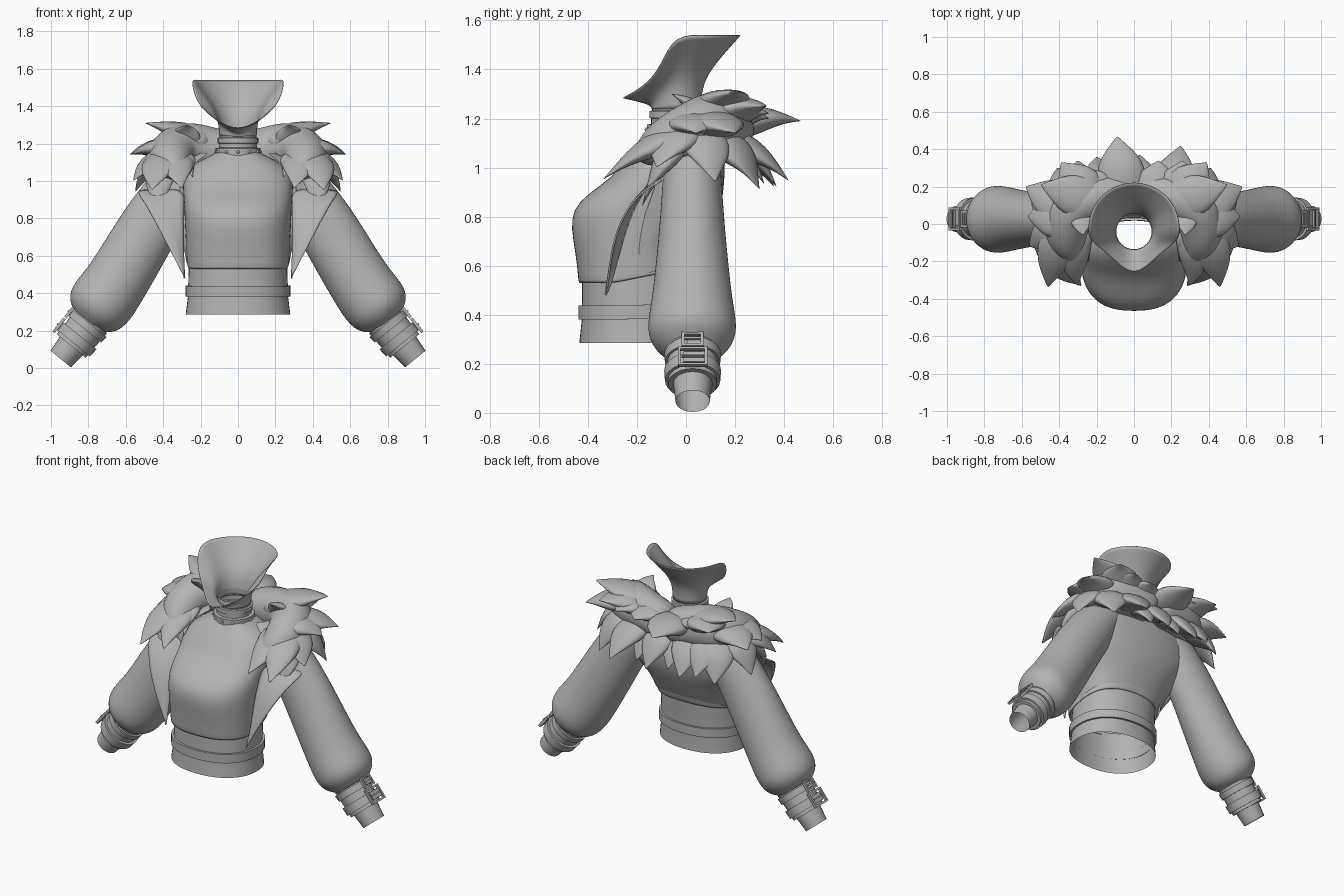
import bpy, bmesh, math
from mathutils import Vector, Matrix

cube = bpy.data.objects.get("Cube")
if cube:
    bpy.data.objects.remove(cube)

grey = bpy.data.materials.new("soft grey")
grey.use_nodes = True
grey.diffuse_color = (0.45, 0.45, 0.45, 1)
grey.node_tree.nodes["Principled BSDF"].inputs["Base Color"].default_value = (0.45, 0.45, 0.45, 1)

Y, Z = Vector((0, 1, 0)), Vector((0, 0, 1))


def loft(bm, rings, cap=False, closed=True):
    """Skin a list of rings, or of open rows, with quads."""
    vs = [[bm.verts.new(p) for p in ring] for ring in rings]
    n = len(vs[0])
    for a, b in zip(vs, vs[1:]):
        for i in range(n if closed else n - 1):
            bm.faces.new((a[i], a[(i + 1) % n], b[(i + 1) % n], b[i]))
    if cap:
        bm.faces.new(vs[0])
        bm.faces.new(vs[-1])


def finish(name, bm, mirror=False, subsurf=0, thick=0):
    """Turn a bmesh into a shaded object with its modifiers."""
    bmesh.ops.recalc_face_normals(bm, faces=bm.faces)
    me = bpy.data.meshes.new(name)
    bm.to_mesh(me)
    bm.free()
    me.materials.append(grey)
    ob = bpy.data.objects.new(name, me)
    bpy.context.collection.objects.link(ob)
    bpy.ops.object.select_all(action='DESELECT')
    ob.select_set(True)
    bpy.context.view_layer.objects.active = ob
    if subsurf:
        bpy.ops.object.shade_smooth()
    else:
        bpy.ops.object.shade_smooth_by_angle(angle=math.radians(35))
    if mirror:
        ob.modifiers.new("Mirror", 'MIRROR').use_mirror_merge = False
    if subsurf:
        sub = ob.modifiers.new("Subdivision", 'SUBSURF')
        sub.levels = sub.render_levels = subsurf
    if thick:
        ob.modifiers.new("Solidify", 'SOLIDIFY').thickness = thick


def tube(path, ref, n=16):
    """Rings along a path of (centre, radius across, radius along ref)."""
    rings = []
    for i, (c, ru, rv) in enumerate(path):
        t = path[min(i + 1, len(path) - 1)][0] - path[max(i - 1, 0)][0]
        u = t.cross(ref).normalized()
        v = u.cross(t).normalized()
        angles = [math.tau * k / n for k in range(n)]
        rings.append([c + u * ru * math.cos(a) + v * rv * math.sin(a) for a in angles])
    return rings


def rounded(a, power):
    """Unit point on a rounded box outline."""
    c, s = math.cos(a), math.sin(a)
    return (math.copysign(abs(c) ** (2 / power), c), math.copysign(abs(s) ** (2 / power), s))


def body_ring(z, front, back, w, tilt=0, n=48, power=2.5):
    """Rounded-box section of the body; tilt lifts its back part."""
    pts = []
    for k in range(n):
        c, s = rounded(math.tau * k / n, power)
        pts.append(Vector((w * c, (front + back) / 2 + (back - front) / 2 * s,
                           z + tilt * max(0, s + .4) / 1.4)))
    return pts


# Bodice, arched forward at the chest and closing to the neck
bm = bmesh.new()
loft(bm, [body_ring(*r) for r in (
    (.54, -.42, .02, .262, .06), (.522, -.438, .04, .272, .07), (.555, -.44, .045, .274, .06),
    (.65, -.45, .07, .278, .04), (.75, -.469, .1, .283, .02), (.83, -.462, .12, .286),
    (.89, -.405, .13, .288), (.96, -.3, .14, .295), (1.03, -.25, .14, .295), (1.09, -.2, .13, .24),
    (1.13, -.165, .09, .16), (1.16, -.14, .06, .10))])
finish("bodice", bm, subsurf=1)

# Cropped jacket wrapping the sides and back, widening into the sleeves
bm = bmesh.new()
rows = []
for z, w, cy, back, front, rise in (
        (.53, .278, -.15, .05, -.3, .06), (.64, .295, -.13, .09, -.28, .04),
        (.75, .34, -.08, .125, -.24, .02), (.84, .385, -.04, .145, -.2, 0),
        (.92, .41, -.02, .155, -.17, 0), (1.0, .41, 0, .16, -.15, 0),
        (1.08, .34, 0, .155, -.14, 0), (1.15, .2, .02, .13, -.08, 0)):
    row = []
    for k in range(25):
        c, s = rounded(-.75 + (math.pi + 1.5) * k / 24, 2.3)
        row.append(Vector((w * c, cy + s * (back - cy if s > 0 else cy - front),
                           z + rise * max(0, s + .7))))
    rows.append(row)
loft(bm, rows, closed=False)
finish("cropped_jacket", bm, subsurf=1)

# Waistband and the belt around it
bm = bmesh.new()
loft(bm, [body_ring(*r, power=2.2) for r in (
    (.285, -.435, .022, .28), (.38, -.425, .018, .268), (.48, -.424, .025, .265, .03),
    (.56, -.424, .035, .262, .06))])
finish("waistband", bm)
bm = bmesh.new()
loft(bm, [body_ring(z, -.425 - d, .02 + d, .266 + d, .01, power=2.2)
          for z, d in ((.38, 0), (.38, .014), (.437, .014), (.437, 0))])
finish("waist_belt", bm)

# Neck with stepped choker bands
bm = bmesh.new()
loft(bm, [[Vector((r * math.sin(k * math.tau / 32), -.04 + r * math.cos(k * math.tau / 32), z))
           for k in range(32)]
          for z, r in ((1.12, .105), (1.135, .12), (1.175, .12), (1.178, .102), (1.2, .102),
                       (1.203, .109), (1.23, .109), (1.233, .098), (1.28, .095))])
finish("neck_bands", bm)
bm = bmesh.new()
for k in range(12):
    a = math.tau * k / 12
    bmesh.ops.create_icosphere(bm, subdivisions=2, radius=.009, matrix=Matrix.Translation(
        (.12 * math.sin(a), -.04 + .12 * math.cos(a), 1.155)))
finish("choker_studs", bm)

# Flared collar, high at the back and pointed at the front
rim = [(0, .23, 1.54), (.13, .195, 1.54), (.23, .09, 1.54), (.248, -.05, 1.545),
       (.225, -.1, 1.42), (.125, -.165, 1.33), (0, -.3, 1.265)]
rim = [Vector(p) for p in rim]
rim += [Vector((-p.x, p.y, p.z)) for p in rim[-2:0:-1]]
base = [Vector((.1 * math.sin(k * math.tau / 12), -.04 + .1 * math.cos(k * math.tau / 12), 1.24))
        for k in range(12)]


def between(h, v):
    return [Vector((b.x + (r.x - b.x) * h, b.y + (r.y - b.y) * h, b.z + (r.z - b.z) * v))
            for b, r in zip(base, rim)]


bm = bmesh.new()
loft(bm, [base, between(.04, .3), between(.25, .53), between(.62, .77), rim])
finish("flared_collar", bm, subsurf=2, thick=.004)

# Puffed sleeves
bm = bmesh.new()
loft(bm, tube([(Vector((x, .025, z)), ru, rv) for x, z, ru, rv in (
    (.2, 1.08, .09, .1), (.29, 1.02, .13, .118), (.352, .94, .15, .122), (.46, .78, .163, .133),
    (.566, .6, .169, .15), (.65, .46, .172, .166), (.71, .375, .18, .182),
    (.755, .32, .175, .182), (.785, .28, .15, .15), (.805, .255, .1, .11))], Y, 20))
finish("puffed_sleeves", bm, mirror=True, subsurf=2)

# Gloves, cuffs and straps share the forearm axis
wrist, up = Vector((.948, .027, .048)), Vector((-.63, 0, .777))
out = Vector((.777, 0, .63))


def forearm(profile, n=24):
    return [[wrist + up * t + out * r * math.cos(k * math.tau / n)
             + Y * r * math.sin(k * math.tau / n) for k in range(n)] for t, r in profile]


bm = bmesh.new()
loft(bm, forearm([(0, .07), (.12, .082), (.27, .09)]))
finish("glove_wrists", bm, mirror=True)
bm = bmesh.new()
loft(bm, forearm([(.09, .08), (.09, .1), (.18, .102), (.26, .106), (.27, .09)]))
finish("cuffs", bm, mirror=True)
bm = bmesh.new()
for t, half in ((.135, .026), (.225, .02)):
    loft(bm, forearm([(t - half, .095), (t - half, .113), (t + half, .116), (t + half, .095)]))
finish("cuff_straps", bm, mirror=True)

# Buckle frames, prongs and strap tongues on the outer side
bm = bmesh.new()
for t, half in ((.135, .042), (.225, .03)):
    def block(y, along, sy, sa, so, lift=.12):
        rot = Matrix((Y, up, out)).transposed().to_4x4()
        m = Matrix.Translation(wrist + up * (t + along) + out * lift + Y * y) @ rot
        bmesh.ops.create_cube(bm, size=1, matrix=m @ Matrix.Diagonal((sy, sa, so, 1)))
    for side in (-1, 1):
        block(side * half * 1.3, 0, .012, half * 2, .016)
        block(0, side * half, half * 2.6 + .012, .012, .016)
    block(.01, 0, half * 2.2, half * 1.2, .012, .116)
    block(0, 0, half * 2.2, .009, .012, .128)
finish("cuff_buckles", bm, mirror=True)

# Jacket lapels, flared strips narrowing to a point
outer = [(.555, -.08, .955), (.51, -.19, .91), (.435, -.285, .77), (.342, -.318, .59), (.286, -.325, .48)]
inner = [(.285, -.14, .96), (.288, -.2, .87), (.29, -.25, .76), (.289, -.288, .6), (.282, -.32, .48)]
bm = bmesh.new()
loft(bm, [[Vector(o), (Vector(o) + Vector(i)) / 2 - Y * .015, Vector(i)]
          for o, i in zip(outer, inner)], closed=False)
finish("jacket_lapels", bm, mirror=True, subsurf=2, thick=.008)

# Soft roll of fur that the tufts grow from
bm = bmesh.new()
loft(bm, tube([(Vector(p), ru, rv) for p, ru, rv in (
    ((.31, -.2, 1.04), .03, .03), ((.35, -.13, 1.08), .1, .09), ((.37, -.02, 1.13), .13, .12),
    ((.34, .09, 1.17), .14, .135), ((.24, .14, 1.18), .13, .14), ((.11, .16, 1.16), .12, .12),
    ((-.01, .165, 1.14), .12, .11))], Z), cap=True)
finish("fur_roll", bm, mirror=True, subsurf=2)


def fur_tufts(name, tufts, mirror):
    """Plump roots thinning to sharp tips."""
    bm = bmesh.new()
    for root, tip, w in tufts:
        root, tip = Vector(root), Vector(tip)
        arch = Z * .025 + Vector((tip.x, tip.y, 0)).normalized() * .025
        path = []
        for t, f, flat in ((0, .7, .6), (.2, .98, .55), (.42, 1, .45), (.63, .75, .35),
                           (.82, .36, .3), (1, .01, .3)):
            path.append((root.lerp(tip, t) + arch * math.sin(math.pi * t), w * f, w * f * flat))
        loft(bm, tube(path, Z, 10), cap=True)
    finish(name, bm, mirror=mirror, subsurf=1)


fur_tufts("shoulder_fur", [
    ((.2, .1, 1.19), (.39, .33, 1.25), .13), ((.13, .09, 1.19), (.5, .21, 1.31), .13),
    ((.28, .06, 1.16), (.58, .2, 1.14), .13), ((.3, .12, 1.12), (.41, .3, .91), .12),
    ((.35, .05, 1.14), (.55, .12, .94), .11), ((.33, .0, 1.14), (.56, -.12, 1.0), .12),
    ((.31, .03, 1.16), (.57, .04, 1.14), .12), ((.35, .02, 1.14), (.46, -.34, .95), .115),
    ((.32, .0, 1.13), (.3, -.33, .96), .1), ((.38, -.02, 1.1), (.42, -.18, .84), .09),
    ((.28, -.02, 1.13), (.24, -.2, 1.02), .06), ((.24, .1, 1.17), (.27, -.06, 1.3), .08)], True)
# The back fan is uneven, with one long spike off centre
fur_tufts("back_fur", [
    ((-.05, .12, 1.16), (-.09, .47, 1.19), .14), ((.1, .12, 1.17), (.13, .34, 1.2), .12),
    ((-.17, .12, 1.18), (-.25, .3, 1.22), .11), ((.2, .12, 1.18), (.26, .34, 1.22), .11),
    ((.02, .13, 1.12), (.03, .37, .92), .11), ((-.15, .13, 1.12), (-.2, .36, .92), .11),
    ((.18, .12, 1.12), (.25, .42, .945), .12), ((.1, .13, 1.1), (.13, .32, .93), .09),
    ((-.07, .13, 1.1), (-.09, .32, .93), .09), ((-.25, .12, 1.12), (-.3, .34, .94), .11)], False)
